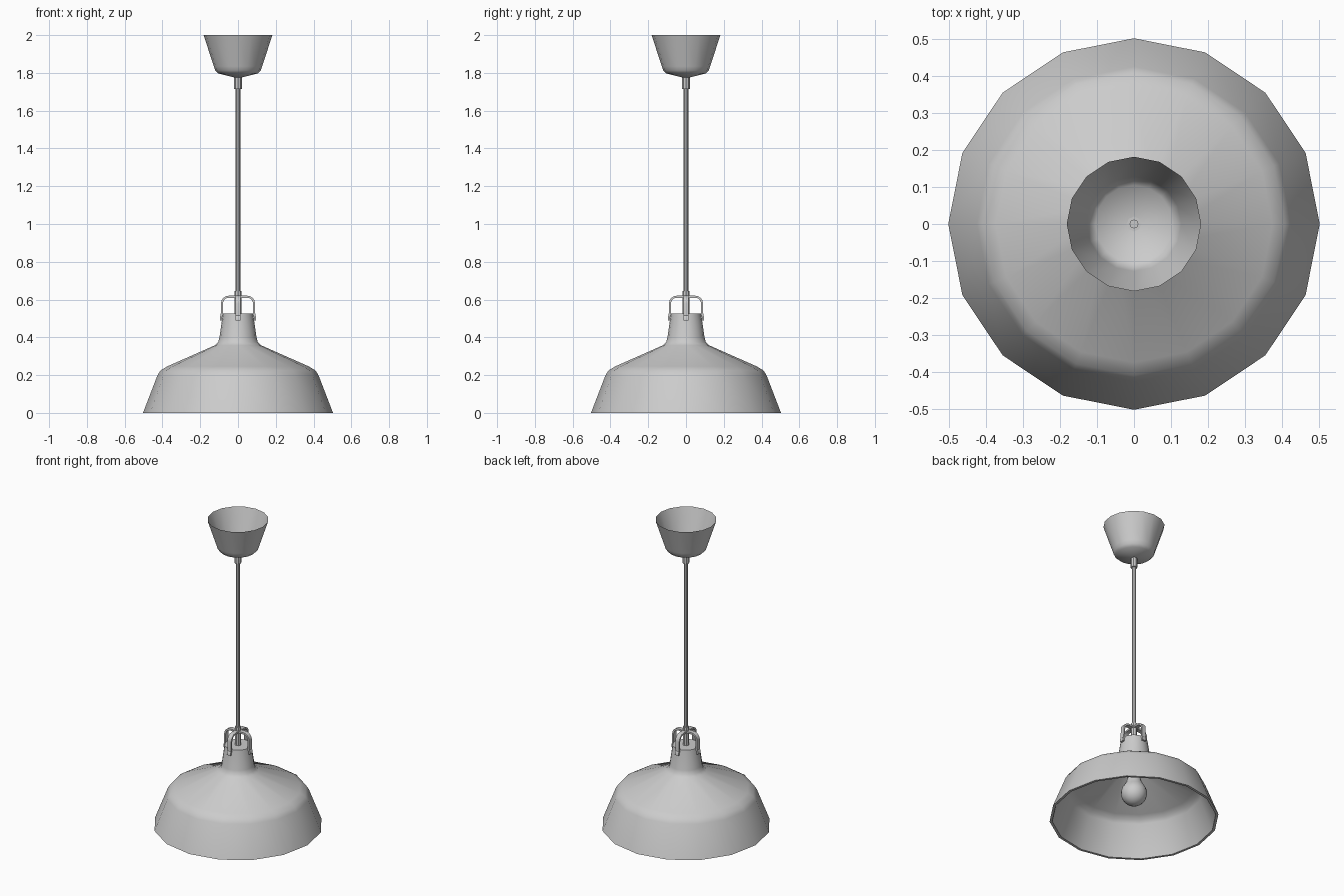
import bpy
import bmesh
from math import cos, sin, pi, radians
from mathutils import Vector, Matrix

cube = bpy.data.objects.get("Cube")
if cube:
    bpy.data.objects.remove(cube, do_unlink=True)

grey = bpy.data.materials.new("light_grey")
grey.use_nodes = True
colour = (0.6, 0.6, 0.6, 1)
grey.diffuse_color = colour
grey.node_tree.nodes["Principled BSDF"].inputs["Base Color"].default_value = colour


def finish(name, bm, angle=40):
    bmesh.ops.recalc_face_normals(bm, faces=bm.faces)
    mesh = bpy.data.meshes.new(name)
    bm.to_mesh(mesh)
    bm.free()
    mesh.materials.append(grey)
    obj = bpy.data.objects.new(name, mesh)
    bpy.context.collection.objects.link(obj)
    bpy.ops.object.select_all(action="DESELECT")
    obj.select_set(True)
    bpy.context.view_layer.objects.active = obj
    bpy.ops.object.shade_smooth_by_angle(angle=radians(angle))
    return obj


def lathe(name, profile, sides=16, angle=40):
    """Turn (radius, height) points around z; radius 0 makes a pole."""
    bm = bmesh.new()
    verts = [bm.verts.new((r, 0, z)) for r, z in profile]
    edges = [bm.edges.new(pair) for pair in zip(verts, verts[1:])]
    bmesh.ops.spin(bm, geom=verts + edges, cent=(0, 0, 0), axis=(0, 0, 1),
                   angle=2 * pi, steps=sides, use_merge=True)
    bmesh.ops.remove_doubles(bm, verts=bm.verts, dist=1e-5)
    return finish(name, bm, angle)


def rod(name, radius, bottom, top, sides=8):
    return lathe(name, [(0, bottom), (radius, bottom), (radius, top), (0, top)], sides)


def strap(name, turn, width=0.028, thick=0.011):
    """Flat bent strip: two legs joined over the top by rounded corners."""
    half = [(0.091, 0.49), (0.090, 0.51), (0.086, 0.515)]
    for i in range(5):
        a = i * pi / 8
        half.append((0.049 + 0.036 * cos(a), 0.579 + 0.036 * sin(a)))
    path = [Vector((x, 0, z)) for x, z in half]
    path += [Vector((-p.x, 0, p.z)) for p in reversed(path)]
    bm = bmesh.new()
    rings = []
    for i, p in enumerate(path):
        along = (path[min(i + 1, len(path) - 1)] - path[max(i - 1, 0)]).normalized()
        out = Vector((along.z, 0, -along.x)) * thick / 2
        side = Vector((0, width / 2, 0))
        rings.append([bm.verts.new(p + a * out + b * side)
                      for a, b in ((1, 1), (1, -1), (-1, -1), (-1, 1))])
    for r, s in zip(rings, rings[1:]):
        for k in range(4):
            bm.faces.new((r[k], r[k - 1], s[k - 1], s[k]))
    bm.faces.new(rings[0])
    bm.faces.new(rings[-1])
    bmesh.ops.rotate(bm, verts=bm.verts, matrix=Matrix.Rotation(turn, 3, "Z"))
    return finish(name, bm)


# Ceiling cup, open at the top
lathe("ceiling_cup", [(0.182, 2.0), (0.128, 1.835), (0.121, 1.813),
                      (0.105, 1.797), (0.02, 1.776), (0, 1.776)])

# Cable with its two sleeves
rod("cable", 0.012, 0.52, 1.79)
rod("upper_sleeve", 0.02, 1.715, 1.78)
rod("lower_sleeve", 0.018, 0.52, 0.645)

# Crossed straps that carry the shade
strap("side_strap", 0)
strap("front_strap", pi / 2)

# Shade: outer skin, rim and inner skin in one profile
lathe("shade", [(0, 0.525), (0.08, 0.525), (0.098, 0.4), (0.105, 0.375), (0.122, 0.358),
                (0.375, 0.246), (0.41, 0.225), (0.426, 0.2), (0.503, 0),
                (0.487, 0), (0.412, 0.194), (0.398, 0.215), (0.367, 0.233),
                (0.115, 0.345), (0.09, 0.365), (0.07, 0.51), (0, 0.51)])

# Socket and bulb under the neck
rod("bulb_socket", 0.045, 0.29, 0.515, 16)
bulb = [(0.036, 0.3), (0.038, 0.27), (0.048, 0.24)]
bulb += [(0.078 * cos(a), 0.168 + 0.078 * sin(a))
         for a in [radians(40 - 130 * i / 8) for i in range(8)]]
lathe("bulb", bulb + [(0, 0.09)], 16, 60)
